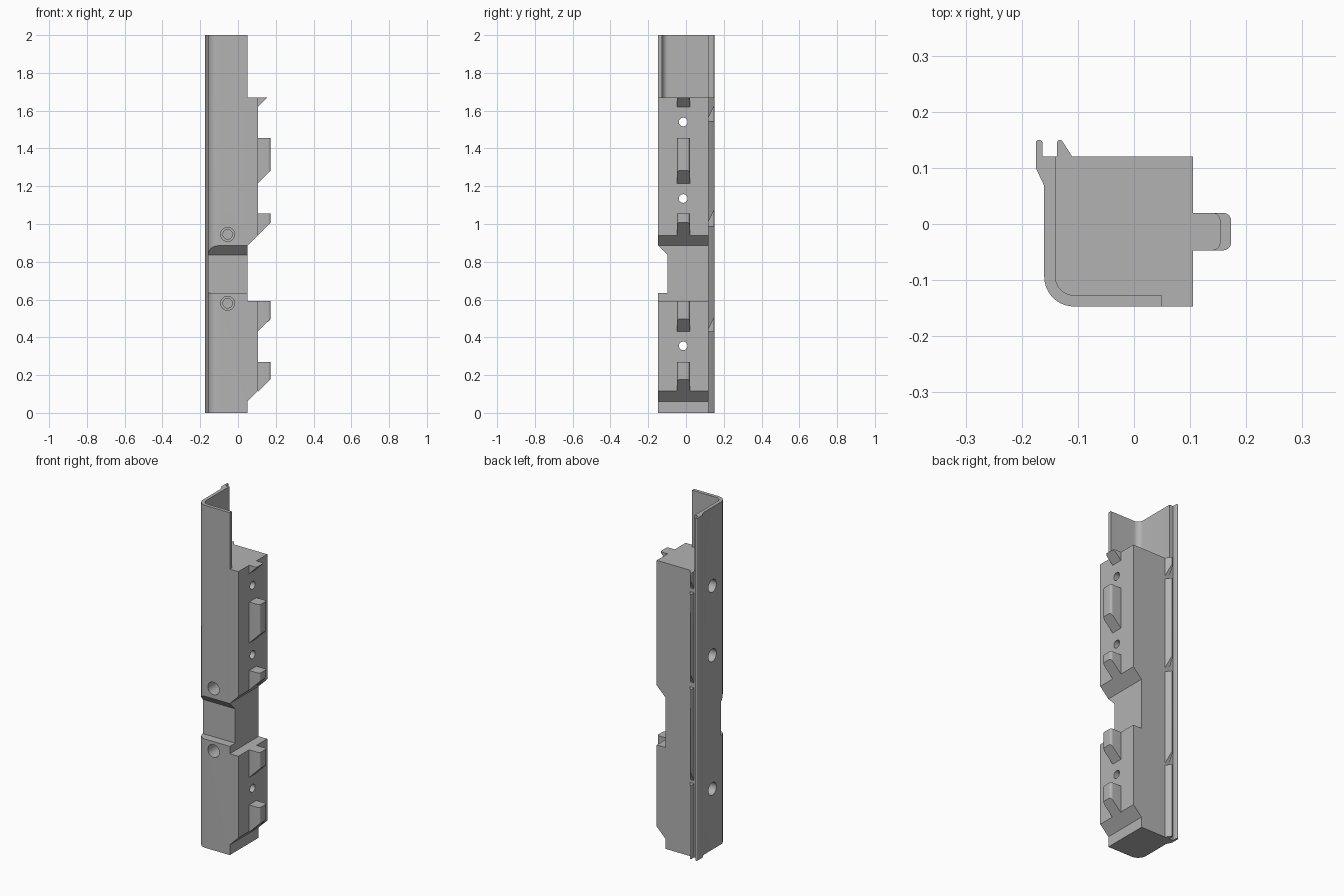
import bpy, bmesh, math
from mathutils import Vector

cube = bpy.data.objects.get("Cube")
if cube:
    bpy.data.objects.remove(cube, do_unlink=True)

grey = bpy.data.materials.new("plain grey")
grey.use_nodes = True
COLOR = (0.45, 0.45, 0.45, 1)
grey.diffuse_color = COLOR
grey.node_tree.nodes["Principled BSDF"].inputs["Base Color"].default_value = COLOR


def arc(cx, cy, r, start, end, steps=8):
    """Points on an arc, angles in degrees."""
    angles = [math.radians(start + (end - start) * i / steps) for i in range(steps + 1)]
    return [(cx + r * math.cos(a), cy + r * math.sin(a)) for a in angles]


def prism(name, outline, low, high, axis="z", slope=None):
    """Extrude an outline along an axis; slope(x, y) lifts the lower end."""
    place = {"x": lambda a, b, h: (h, a, b),
             "y": lambda a, b, h: (a, h, b),
             "z": lambda a, b, h: (a, b, h)}[axis]
    bm = bmesh.new()
    rings = []
    for h in (low, high):
        lift = slope if slope and h == low else (lambda a, b: 0)
        rings.append([bm.verts.new(place(a, b, h + lift(a, b))) for a, b in outline])
    bm.faces.new(rings[0])
    bm.faces.new(rings[1])
    n = len(outline)
    for i in range(n):
        j = (i + 1) % n
        bm.faces.new((rings[0][i], rings[0][j], rings[1][j], rings[1][i]))
    bmesh.ops.recalc_face_normals(bm, faces=bm.faces)
    mesh = bpy.data.meshes.new(name)
    bm.to_mesh(mesh)
    bm.free()
    mesh.materials.append(grey)
    obj = bpy.data.objects.new(name, mesh)
    bpy.context.collection.objects.link(obj)
    return obj


def smooth(obj):
    bpy.ops.object.select_all(action="DESELECT")
    obj.select_set(True)
    bpy.context.view_layer.objects.active = obj
    bpy.ops.object.shade_smooth_by_angle(angle=math.radians(30))


def cut(target, cutter):
    """Apply a boolean difference and discard the cutter."""
    mod = target.modifiers.new("cut", "BOOLEAN")
    mod.operation = "DIFFERENCE"
    mod.solver = "EXACT"
    mod.object = cutter
    bpy.ops.object.select_all(action="DESELECT")
    target.select_set(True)
    bpy.context.view_layer.objects.active = target
    bpy.ops.object.modifier_apply(modifier=mod.name)
    bpy.data.objects.remove(cutter, do_unlink=True)


FRONT, BACK, LEFT, SIDE, STEP = -0.147, 0.12, -0.16, 0.105, 0.05
TOP, DECK = 2.0, 1.67

# Main body: rounded front corner and a thin lip along the back edge
outline = [(SIDE, FRONT), (SIDE, BACK), (-0.163, BACK)]
outline += arc(-0.169, 0.144, 0.006, 0, 180)
outline += [(-0.175, 0.1), (LEFT, 0.068)]
outline += arc(LEFT + 0.053, FRONT + 0.053, 0.053, 180, 270, 10)
body = prism("body", outline, 0, TOP)

# Open corner above the deck, leaving an L-shaped wall
room = [(0.3, -0.127), (0.3, 0.3), (-0.14, 0.3)] + arc(-0.107, -0.094, 0.033, 180, 270, 10)
cut(body, prism("room_cutter", room, DECK, 2.2))
cut(body, prism("wall_end_cutter", [(STEP, -0.3), (0.3, -0.3), (0.3, 0.3), (STEP, 0.3)], DECK, 2.2))

# Side recesses with sloped upper ends, and the foot step
for low, high in ((0.592, 0.885), (-0.1, 0.06)):
    shape = [(STEP, low), (0.2, low), (0.2, high + 0.15), (STEP, high)]
    cut(body, prism("side_cutter", shape, -0.3, 0.3, "y"))

# Front recess
shape = [(-0.097, 0.635), (-0.3, 0.635), (-0.3, 1.038), (-0.097, 0.835)]
cut(body, prism("front_cutter", shape, -0.3, 0.3, "x"))

# Counterbored screw holes through the side
for z in (0.355, 1.135, 1.54):
    cut(body, prism("hole_cutter", arc(-0.015, z, 0.023, 0, 345, 23), -0.3, 0.3, "x"))
    cut(body, prism("bore_cutter", arc(-0.015, z, 0.037, 0, 345, 23), -0.3, 0.04, "x"))

# Blind stepped holes in the front
for z in (0.58, 0.945):
    cut(body, prism("hole_cutter", arc(-0.055, z, 0.025, 0, 345, 23), -0.3, 0.06, "y"))
    cut(body, prism("bore_cutter", arc(-0.055, z, 0.037, 0, 345, 23), -0.3, -0.05, "y"))
smooth(body)

# Hooked tabs on the side: sloped underside, rounded outer corners
tabs = ((0.11, 0.27, 0.173), (0.43, 0.592, 0.173), (0.94, 1.055, 0.173),
        (1.215, 1.455, 0.173), (1.62, DECK, 0.154))
for number, (low, high, end) in enumerate(tabs, 1):
    r = 0.014
    shape = [(SIDE, -0.047)] + arc(end - r, -0.047 + r, r, -90, 0, 6)
    shape += arc(end - r, 0.02 - r, r, 0, 90, 6) + [(SIDE, 0.02)]
    smooth(prism(f"hook_tab_{number}", shape, low, high, slope=lambda x, y: x - SIDE))

# Rib segments beside the back lip, with sloped lower ends
rib = [(-0.137, BACK)] + arc(-0.132, 0.145, 0.005, 180, 35, 6) + [(-0.11, BACK)]
for number, (low, high) in enumerate(((0, 0.43), (0.445, 0.99), (1.015, 1.545), (1.565, DECK)), 1):
    lean = (lambda x, y: 2 * (y - BACK)) if low else None
    smooth(prism(f"back_rib_{number}", rib, low, high, slope=lean))
